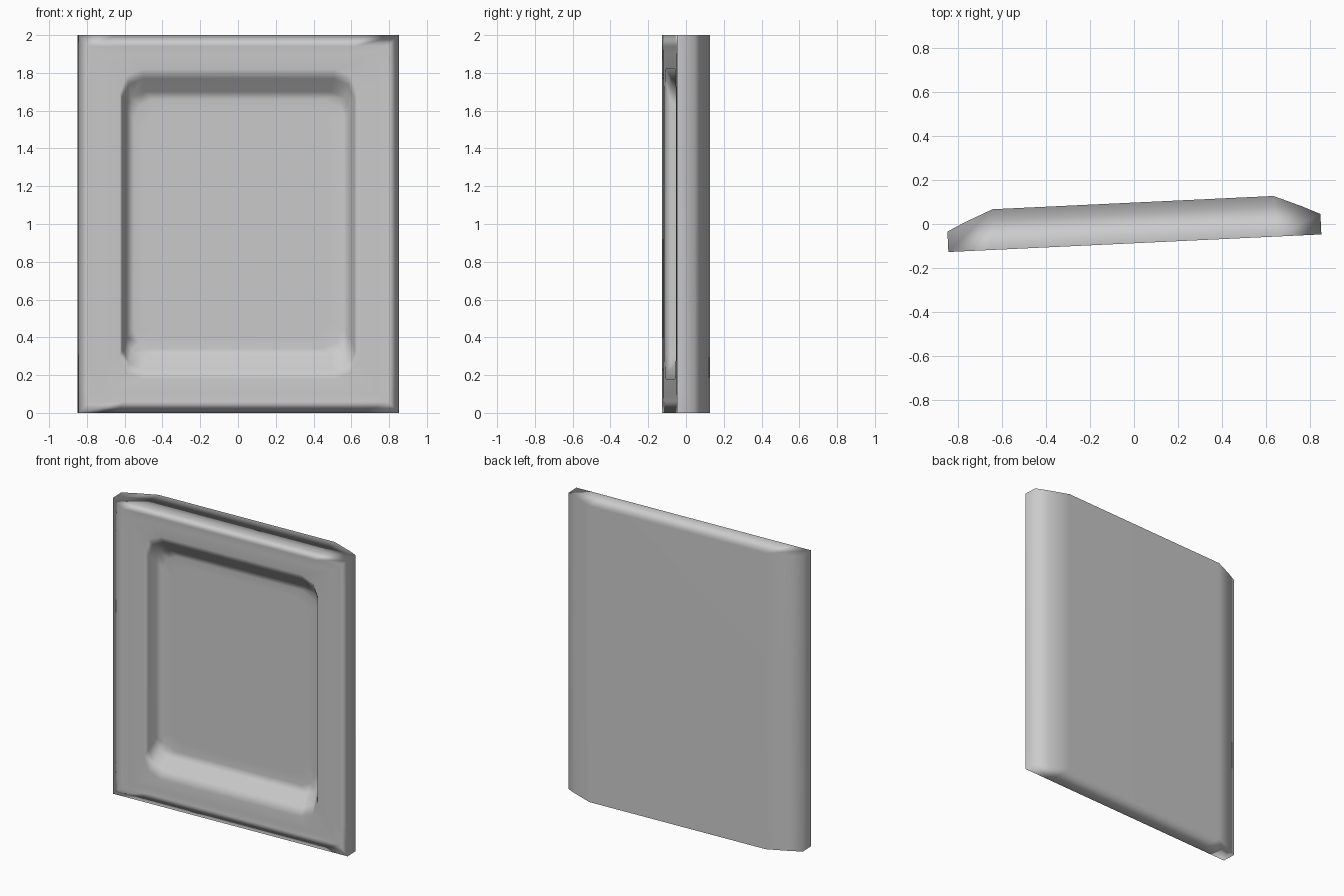
import bpy, bmesh, math
from mathutils import Matrix

if "Cube" in bpy.data.objects:
    bpy.data.objects.remove(bpy.data.objects["Cube"])

H = 2.0
W = 0.85
bm = bmesh.new()


def ring(x, z, y, c, rounded):
    """12-point ring about the panel centre: three points per corner."""
    k = c * 0.3 if rounded else 0.0
    corner = [(x, z - c), (x - k, z - k), (x - c, z)]
    pts = corner + [(-a, b) for a, b in reversed(corner)]
    pts += [(-a, -b) for a, b in pts]
    return [bm.verts.new((a, y, b + H / 2)) for a, b in pts]


# Front: slightly dished frame, rounded recess wall, floor
rings = [
    ring(W, 1.0, -0.083, 0.20, False),
    ring(0.79, 0.94, -0.078, 0.18, False),
    ring(0.74, 0.90, -0.080, 0.16, False),
    ring(0.63, 0.82, -0.079, 0.12, True),
    ring(0.615, 0.77, -0.048, 0.11, True),
    ring(0.595, 0.70, 0.010, 0.10, True),
    ring(0.55, 0.66, 0.022, 0.10, True),
    ring(0.49, 0.60, 0.024, 0.10, True),
]
for a, b in zip(rings, rings[1:]):
    for i in range(12):
        j = (i + 1) % 12
        bm.faces.new((a[i], a[j], b[j], b[i]))
bm.faces.new(rings[-1])

# Back: faceted profile run straight from bottom to top
half = [(W, 0.01), (0.77, 0.048), (0.64, 0.102)]
profile = half + [(-x, y) for x, y in reversed(half)]
top = [bm.verts.new((x, y, H)) for x, y in profile]
bot = [bm.verts.new((x, y, 0)) for x, y in profile]
for i in range(5):
    bm.faces.new((top[i], top[i + 1], bot[i + 1], bot[i]))

# Flat top and bottom in three pieces each, then the two sides
o = rings[0]
for front, rear in (([o[1], o[2], o[3], o[4]], top), ([o[10], o[9], o[8], o[7]], bot)):
    bm.faces.new([front[0], front[1], rear[2], rear[1], rear[0]])
    bm.faces.new([front[1], front[2], rear[3], rear[2]])
    bm.faces.new([front[2], front[3], rear[5], rear[4], rear[3]])
bm.faces.new([o[10], o[11], o[0], o[1], top[0], bot[0]])
bm.faces.new([o[4], o[5], o[6], o[7], bot[-1], top[-1]])

bmesh.ops.recalc_face_normals(bm, faces=bm.faces)
for f in bm.faces:
    f.smooth = True
# The panel stands slightly turned
bm.transform(Matrix.Rotation(math.radians(2.7), 4, 'Z'))
ys = [v.co.y for v in bm.verts]
bm.transform(Matrix.Translation((0, -(min(ys) + max(ys)) / 2, 0)))

mesh = bpy.data.meshes.new("door_panel")
bm.to_mesh(mesh)
bm.free()
panel = bpy.data.objects.new("door_panel", mesh)
bpy.context.collection.objects.link(panel)
# Soft edges that keep the large faces looking flat
wn = panel.modifiers.new("soft_edges", 'WEIGHTED_NORMAL')
wn.weight = 60
